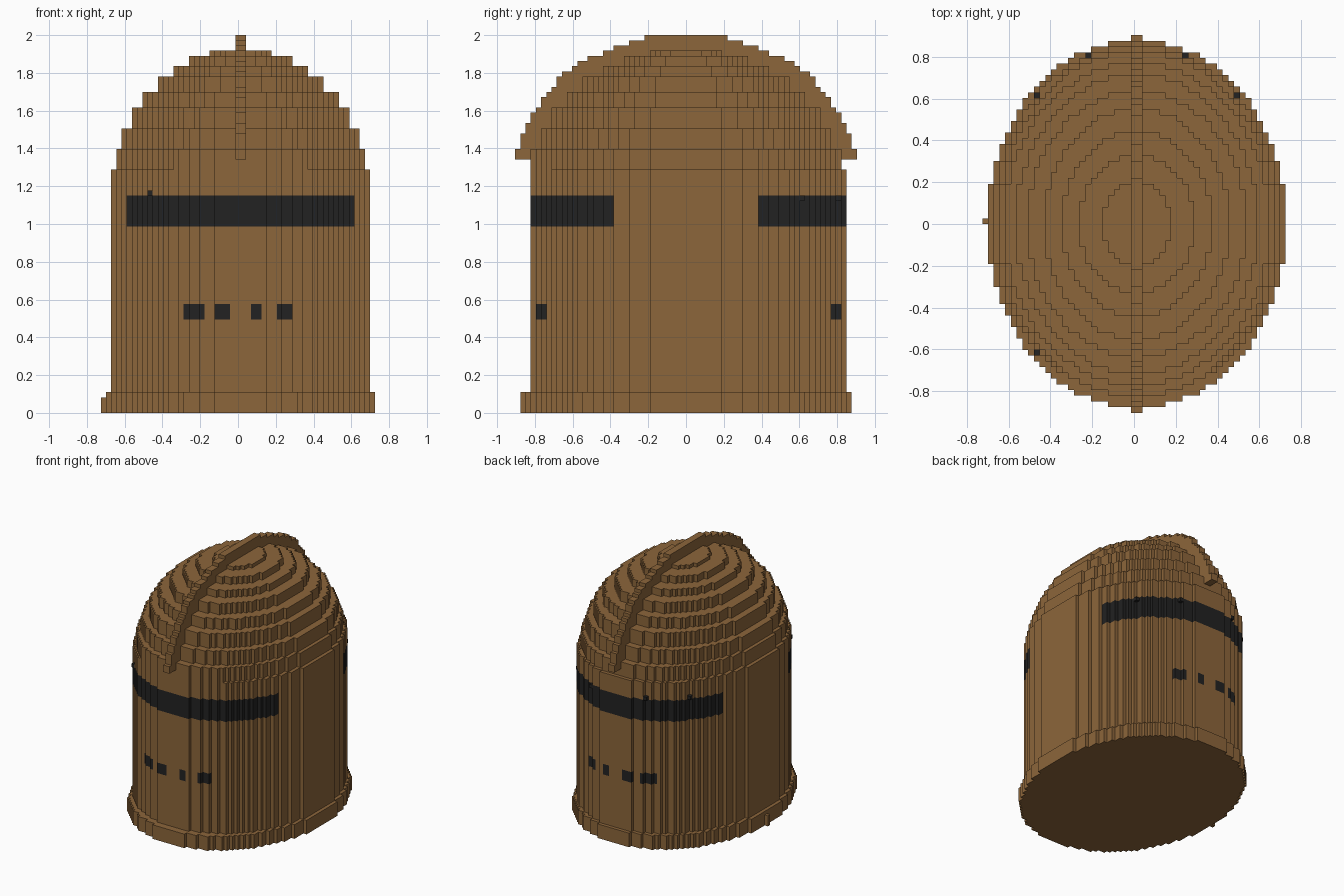
import bpy, bmesh, math

if "Cube" in bpy.data.objects:
    bpy.data.objects.remove(bpy.data.objects["Cube"])

V = 2 / 73            # size of one block
CX = 0.5              # helmet axis in blocks


def material(name, rgb):
    m = bpy.data.materials.new(name)
    m.diffuse_color = (*rgb, 1)
    m.use_nodes = True
    m.node_tree.nodes["Principled BSDF"].inputs["Base Color"].default_value = m.diffuse_color
    return m


BROWN = material("brown", (0.265, 0.132, 0.043))
BLACK = material("black", (0.016, 0.016, 0.016))


def finish(name, bm):
    bmesh.ops.recalc_face_normals(bm, faces=bm.faces)
    bmesh.ops.scale(bm, vec=(V, V, V), verts=bm.verts)
    me = bpy.data.meshes.new(name)
    bm.to_mesh(me)
    bm.free()
    me.materials.append(BROWN)
    me.materials.append(BLACK)
    ob = bpy.data.objects.new(name, me)
    bpy.context.collection.objects.link(ob)
    return ob


def clean(points):
    out = []
    for p in points:
        if not out or p != out[-1]:
            out.append(p)
    return out[:-1] if out[0] == out[-1] else out


def stepped_ellipse(hx, front, back):
    """Outline of an ellipse built from square blocks."""
    def height(i, hy):
        r = (i + 0.5) / (hx + 0.2)
        return max(1, math.floor((hy + 0.2) * math.sqrt(1 - r * r) + 0.5))
    pts = []
    for s, hy in ((-1, front), (1, back)):
        for x in range(-hx, hx):
            i = x if x >= 0 else -x - 1
            h = min(hy, height(i, hy))
            # front runs left to right, back runs right to left
            pts += [(-s * x, s * h), (-s * (x + 1), s * h)]
    return clean([(x + CX, y) for x, y in pts])


def prism(name, outline, levels, dark=None):
    bm = bmesh.new()
    rings = [[bm.verts.new((x, y, z)) for x, y in outline] for z in levels]
    n = len(outline)
    for a, b in zip(rings, rings[1:]):
        for k in range(n):
            bm.faces.new((a[k], a[(k + 1) % n], b[(k + 1) % n], b[k]))
    bm.faces.new(rings[0])
    bm.faces.new(rings[-1])
    bmesh.ops.recalc_face_normals(bm, faces=bm.faces)
    if dark:
        for f in bm.faces:
            if abs(f.normal.z) < 0.5 and dark(f.calc_center_median() - f.normal * 0.25):
                f.material_index = 1
    return finish(name, bm)


def block(name, x, y, z, sx=1, sy=1, sz=1, mat=0):
    ob = prism(name, [(x, y), (x + sx, y), (x + sx, y + sy), (x, y + sy)], [z, z + sz])
    for p in ob.data.polygons:
        p.material_index = mat


# Eye slits and breathing holes on the front and back
HOLES = ((-11, -7), (-5, -2), (2, 4), (7, 10))


def opening(c):
    x = c.x - CX
    if 36 < c.z < 42:
        return abs(x) < 22 and abs(c.y) > 13
    return 18 < c.z < 21 and any(a < x < b for a, b in HOLES)


# Base rim, with one odd block on the left
prism("base_rim", stepped_ellipse(26, 32, 32), [0, 4])
block("rim_nub", CX - 27, 0, 0, sz=3)

# Main barrel of the helmet
prism("helmet_body", stepped_ellipse(25, 30, 31), [4, 18, 21, 36, 42, 47], opening)

# Stepped dome: half width, half depth, bottom, top
TIERS = ((24, 30, 47, 51), (23, 28, 51, 55), (21, 26, 55, 59), (19, 23, 59, 62),
         (16, 20, 62, 65), (13, 16, 65, 67), (10, 12, 67, 69), (6, 7, 69, 70))
for k, (hx, hy, z0, z1) in enumerate(TIERS):
    prism(f"dome_tier_{k + 1}", stepped_ellipse(hx, hy, hy), [z0, z1])

# Crest running front to back, half length for each block row from row 49 up
ROWS = (33, 33, 32, 32, 32, 31, 31, 30, 30, 29, 28, 28,
        27, 26, 25, 25, 24, 22, 21, 19, 16, 14, 11, 8)
side = [p for k, h in enumerate(ROWS) for p in ((h, 49 + k), (h, 50 + k))]
profile = clean(side + [(-y, z) for y, z in reversed(side)])
bm = bmesh.new()
face = bm.faces.new([bm.verts.new((CX - 1, y, z)) for y, z in profile])
ext = bmesh.ops.extrude_face_region(bm, geom=[face], use_keep_orig=True)
bmesh.ops.translate(bm, vec=(2, 0, 0),
                    verts=[g for g in ext["geom"] if isinstance(g, bmesh.types.BMVert)])
finish("crest", bm)

# Stray dark blocks along the upper edge of the slits
for i, j, z in ((-18, -23, 42), (-18, 22, 42), (17, 22, 41), (-9, 29, 42), (8, 29, 41)):
    block("slit_block", CX + i, j, z, mat=1)
